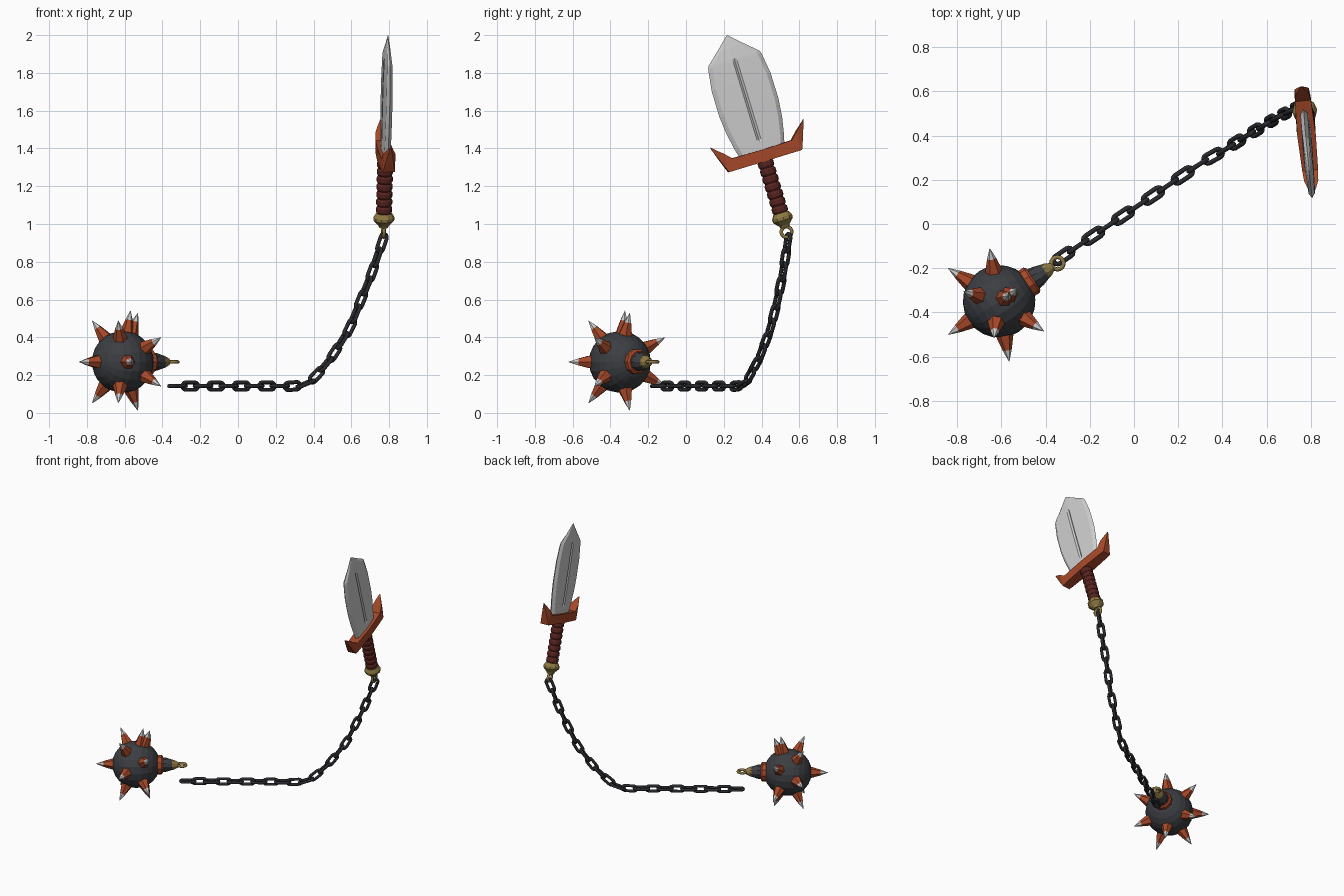
import bpy, bmesh
from math import cos, sin, pi, radians
from mathutils import Vector as V, Matrix

if "Cube" in bpy.data.objects:
    bpy.data.objects.remove(bpy.data.objects["Cube"])


def mat(name, *rgb):
    m = bpy.data.materials.new(name)
    m.diffuse_color = (*rgb, 1)
    m.use_nodes = True
    m.node_tree.nodes["Principled BSDF"].inputs["Base Color"].default_value = m.diffuse_color
    return m


IRON = mat("dark_iron", .045, .048, .055)
CHAIN = mat("chain_iron", .022, .023, .027)
RED = mat("red_metal", .38, .065, .022)
GOLD = mat("gold", .27, .19, .055)
WRAP = mat("grip_wrap", .1, .018, .014)


def frame(origin, x, y, z):
    m = Matrix((x, y, z)).transposed().to_4x4()
    m.translation = origin
    return m


def axis_frame(origin, z):
    return Matrix.Translation(origin) @ z.to_track_quat('Z', 'Y').to_matrix().to_4x4()


def finish(name, bm, material=None, smooth=None):
    bmesh.ops.recalc_face_normals(bm, faces=bm.faces)
    me = bpy.data.meshes.new(name)
    bm.to_mesh(me)
    bm.free()
    ob = bpy.data.objects.new(name, me)
    bpy.context.collection.objects.link(ob)
    if material:
        me.materials.append(material)
    if smooth:
        bpy.ops.object.select_all(action='DESELECT')
        ob.select_set(True)
        bpy.context.view_layer.objects.active = ob
        bpy.ops.object.shade_smooth_by_angle(angle=radians(smooth))
    return ob


def loft(bm, rings, closed=False):
    """Skin equal-length rings of points; cap the ends unless closed."""
    vs = [[bm.verts.new(p) for p in r] for r in rings]
    n = len(vs[0])
    for a, b in zip(vs, vs[1:] + vs[:1] if closed else vs[1:]):
        for i in range(n):
            j = (i + 1) % n
            bm.faces.new((a[i], a[j], b[j], b[i]))
    if not closed:
        bm.faces.new(vs[0])
        bm.faces.new(vs[-1])


def lathe(bm, m, profile, seg):
    loft(bm, [[m @ V((r * cos(2 * pi * i / seg), r * sin(2 * pi * i / seg), h))
               for i in range(seg)] for r, h in profile])


def oval_ring(bm, m, straight, radius, wire, steps=12, sides=8):
    """Stadium-shaped link in the local XY plane, long along X."""
    rings = []
    n = steps + 2 if straight else steps
    for i in range(n):
        if straight:
            half, k = divmod(i, n // 2)
            a = -pi / 2 + half * pi + pi * k / (n // 2 - 1)
            c = V((straight * (1 - 2 * half), 0, 0))
        else:
            a, c = 2 * pi * i / n, V()
        d = V((cos(a), sin(a), 0))
        rings.append([m @ (c + d * (radius + wire * cos(2 * pi * j / sides))
                           + V((0, 0, wire * sin(2 * pi * j / sides)))) for j in range(sides)])
    loft(bm, rings, closed=True)


# Spiked ball
C = V((-.61, -.35, .27))
A = V((cos(radians(33.2)), sin(radians(33.2)), 0))
B = V((-A.y, A.x, 0))
Z = V((0, 0, 1))
BALL = axis_frame(C, A)
bm = bmesh.new()
bmesh.ops.create_uvsphere(bm, u_segments=20, v_segments=12, radius=.164, matrix=BALL)
finish("ball", bm, IRON)

# Spikes: two staggered rings of six, one at the back, one extra on top
dirs = [-A, .048 * A + .267 * Z]
for along, rad, off in ((-.11, .25, 0), (.095, .257, 30)):
    for k in range(6):
        t = radians(60 * k + off)
        dirs.append(along * A + rad * (cos(t) * B + sin(t) * Z))
bases, tips = bmesh.new(), bmesh.new()
for d in dirs:
    m = axis_frame(C, d.normalized())
    lathe(bases, m, [(.042, .145), (.036, .17), (.02, .225)], 6)
    lathe(tips, m, [(.02, .225), (.001, .275)], 6)
finish("spike_bases", bases, RED)
finish("spike_tips", tips)

# Neck of the ball
for name, prof, material in (
        ("neck_collar", [(.062, .14), (.068, .15), (.068, .175), (.058, .185)], RED),
        ("neck", [(.052, .18), (.048, .21), (.034, .252)], IRON),
        ("neck_cap", [(.036, .248), (.034, .258), (.018, .29)], GOLD)):
    bm = bmesh.new()
    lathe(bm, BALL, prof, 10)
    finish(name, bm, material)
bm = bmesh.new()
oval_ring(bm, Matrix.Translation(C + A * .315), 0, .028, .0095, 16)
finish("ball_ring", bm, GOLD, 60)

# Chain: links spaced evenly along a path, alternate ones turned 90 degrees
path = [V(p) for p in ((-.32, -.145, .142), (.30, .273, .142), (.36, .308, .155), (.405, .332, .187),
                       (.495, .39, .294), (.59, .447, .447), (.648, .483, .59),
                       (.706, .512, .733), (.762, .538, .9))]
lens = [(b - a).length for a, b in zip(path, path[1:])]


def along_path(s):
    for a, b, l in zip(path, path[1:], lens):
        if s <= l or b is path[-1]:
            return a + (b - a) * (s / l)
        s -= l


LINKS = 22
pitch = sum(lens) / (LINKS - 1)
bm = bmesh.new()
for k in range(LINKS):
    s = k * pitch
    p = along_path(s)
    t = (along_path(s + .04) - along_path(s - .04)).normalized()
    n = t.cross(B).normalized()
    side = n.cross(t)
    m = frame(p, t, side, n) if k % 2 == 0 else frame(p, t, n, -side)
    oval_ring(bm, m, .0305, .0195, .0105)
finish("chain", bm, CHAIN, 60)

# Sword frame: local x = thickness, y = width, z = length from the pommel
W = V((.022, -.29, .957)).normalized()
S = V((-.1, .953, .29))
S = (S - W * S.dot(W)).normalized()
SW = frame(V((.772, .512, 1.025)), S.cross(W), S, W)

# Pommel and its ring
bm = bmesh.new()
lathe(bm, SW, [(.024, -.045), (.03, -.032), (.056, -.005), (.056, .012), (.042, .035)], 10)
finish("pommel", bm, GOLD)
bm = bmesh.new()
oval_ring(bm, SW @ Matrix.Translation((0, 0, -.07)) @ Matrix.Rotation(pi / 2, 4, 'Y'), 0, .028, .0095, 16)
finish("pommel_ring", bm, GOLD, 60)

# Wrapped grip with seven ridges
prof = []
for k in range(7):
    h = .033 + k * .042
    prof += [(.036, h), (.043, h + .011), (.043, h + .031)]
prof.append((.036, .328))
bm = bmesh.new()
lathe(bm, SW, prof, 12)
finish("grip", bm, WRAP)

# Guard: (width, bottom, top, half thickness) sections, horns at both ends
half = [(0, .322, .385, .042), (.165, .322, .387, .036), (.203, .322, .425, .032),
        (.225, .377, .444, .022), (.259, .47, .476, .003)]
rows = [(-v, a, b, t) for v, a, b, t in half[:0:-1]] + half
bm = bmesh.new()
loft(bm, [[SW @ V(q) for q in ((-t, v, a), (t, v, a), (t, v, b), (-t, v, b))] for v, a, b, t in rows])
finish("guard", bm, RED)

# Blade: (length, half width, half thickness, groove depth)
rows = [(.36, .12, .022, 0), (.43, .138, .022, 0), (.44, .14, .022, .009), (.52, .155, .022, .009),
        (.62, .165, .022, .009), (.76, .164, .021, .009), (.875, .148, .019, .009),
        (.89, .142, .018, 0), (.95, .075, .012, 0), (1.018, .002, .001, 0)]
rings = []
for h, w, t, g in rows:
    c = min(.011, w * .4)
    bev = max(w - .022, w * .6)
    top = [(0, -w), (t * .75, -bev), (t, -c), (t - g, 0), (t, c), (t * .75, bev), (0, w)]
    rings.append([SW @ V((u, v, h)) for u, v in top + [(-u, v) for u, v in top[5:0:-1]]])
bm = bmesh.new()
loft(bm, rings)
finish("blade", bm)
